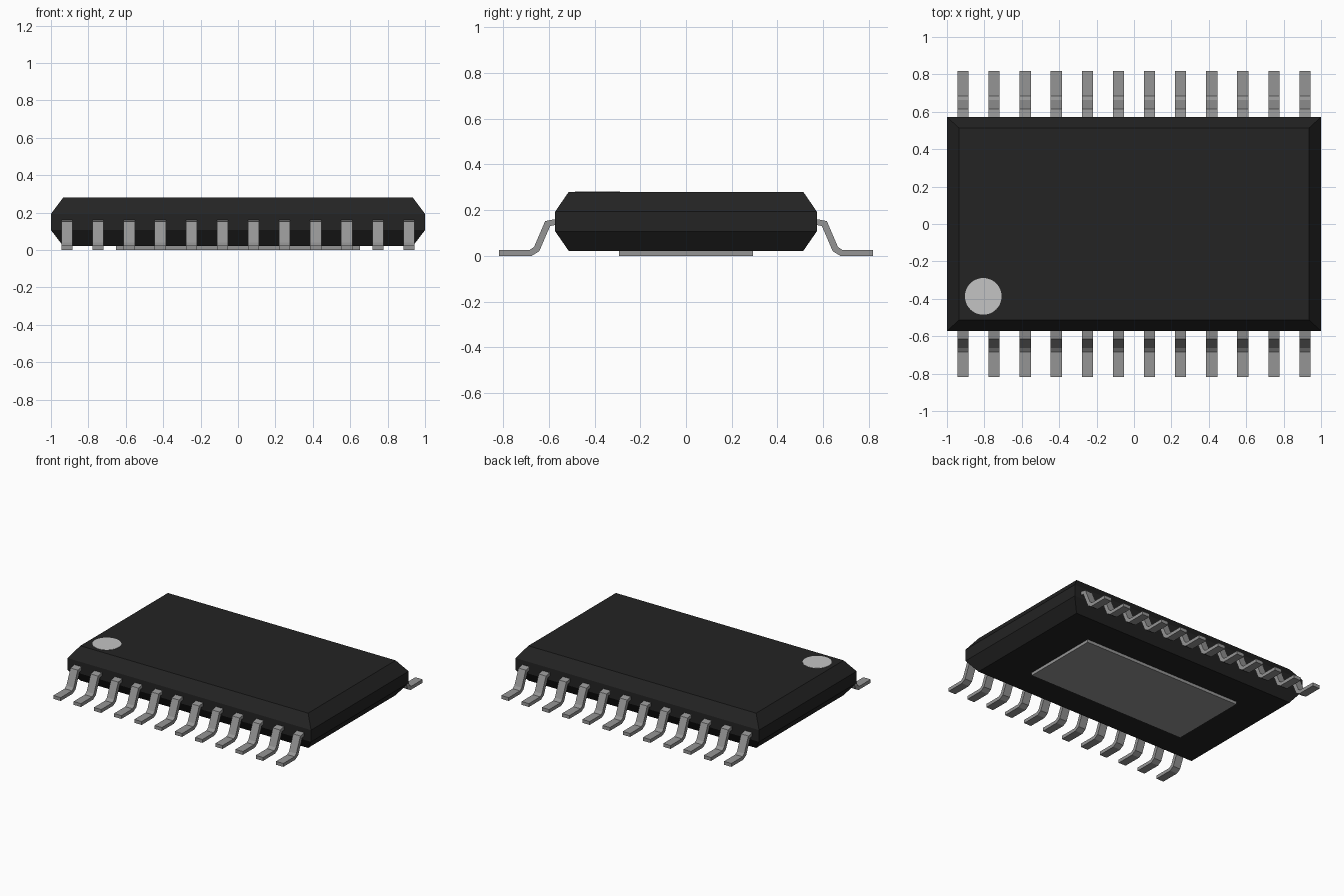
import bpy, bmesh, math

if "Cube" in bpy.data.objects:
    bpy.data.objects.remove(bpy.data.objects["Cube"], do_unlink=True)


def material(name, value):
    m = bpy.data.materials.new(name)
    m.use_nodes = True
    col = (value, value, value, 1)
    m.diffuse_color = col
    m.node_tree.nodes["Principled BSDF"].inputs["Base Color"].default_value = col
    return m


def add_object(name, bm, mat):
    bmesh.ops.recalc_face_normals(bm, faces=bm.faces)
    mesh = bpy.data.meshes.new(name)
    bm.to_mesh(mesh)
    bm.free()
    mesh.materials.append(mat)
    ob = bpy.data.objects.new(name, mesh)
    bpy.context.collection.objects.link(ob)
    return ob


def stack(name, rings, mat):
    """Solid from rectangular sections given as (half x, half y, z)."""
    bm = bmesh.new()
    loops = [[bm.verts.new((sx * hx, sy * hy, z))
              for sx, sy in ((-1, -1), (1, -1), (1, 1), (-1, 1))]
             for hx, hy, z in rings]
    for a, b in zip(loops, loops[1:]):
        for i in range(4):
            j = (i + 1) % 4
            bm.faces.new((a[i], a[j], b[j], b[i]))
    bm.faces.new(loops[0][::-1])
    bm.faces.new(loops[-1])
    return add_object(name, bm, mat)


black = material("black plastic", 0.017)
metal = material("grey metal", 0.30)
white = material("light grey paint", 0.55)

# Moulded package with bevelled upper and lower halves
stack("package_body", [(0.935, 0.513, 0.022), (1.0, 0.572, 0.107),
                       (1.0, 0.572, 0.194), (0.935, 0.513, 0.28)], black)

# Exposed metal pad underneath
stack("thermal_pad", [(0.652, 0.293, 0.0), (0.652, 0.293, 0.024)], metal)

# Round marker printed at the first pin
bm = bmesh.new()
bmesh.ops.create_cone(bm, cap_ends=True, segments=48, radius1=0.098,
                      radius2=0.098, depth=0.004)
bmesh.ops.translate(bm, verts=bm.verts, vec=(-0.806, -0.387, 0.28))
add_object("pin_one_marker", bm, white)

# Gull-wing pins: (y, z) side profile extruded along x, on both long sides
PROFILE = [(0.817, 0.0), (0.817, 0.025), (0.685, 0.025), (0.664, 0.04),
           (0.616, 0.152), (0.56, 0.163), (0.56, 0.137), (0.594, 0.131),
           (0.642, 0.02), (0.675, 0.0)]
PINS, FIRST, HALF_WIDTH = 12, -0.914, 0.03
for side, label in ((-1, "front"), (1, "back")):
    for n in range(PINS):
        x = FIRST - 2 * FIRST * n / (PINS - 1)
        bm = bmesh.new()
        face = bm.faces.new([bm.verts.new((x - HALF_WIDTH, side * y, z))
                             for y, z in PROFILE])
        out = bmesh.ops.extrude_face_region(bm, geom=[face])
        moved = [v for v in out["geom"] if isinstance(v, bmesh.types.BMVert)]
        bmesh.ops.translate(bm, verts=moved, vec=(2 * HALF_WIDTH, 0, 0))
        add_object(f"{label}_pin_{n + 1}", bm, metal)
